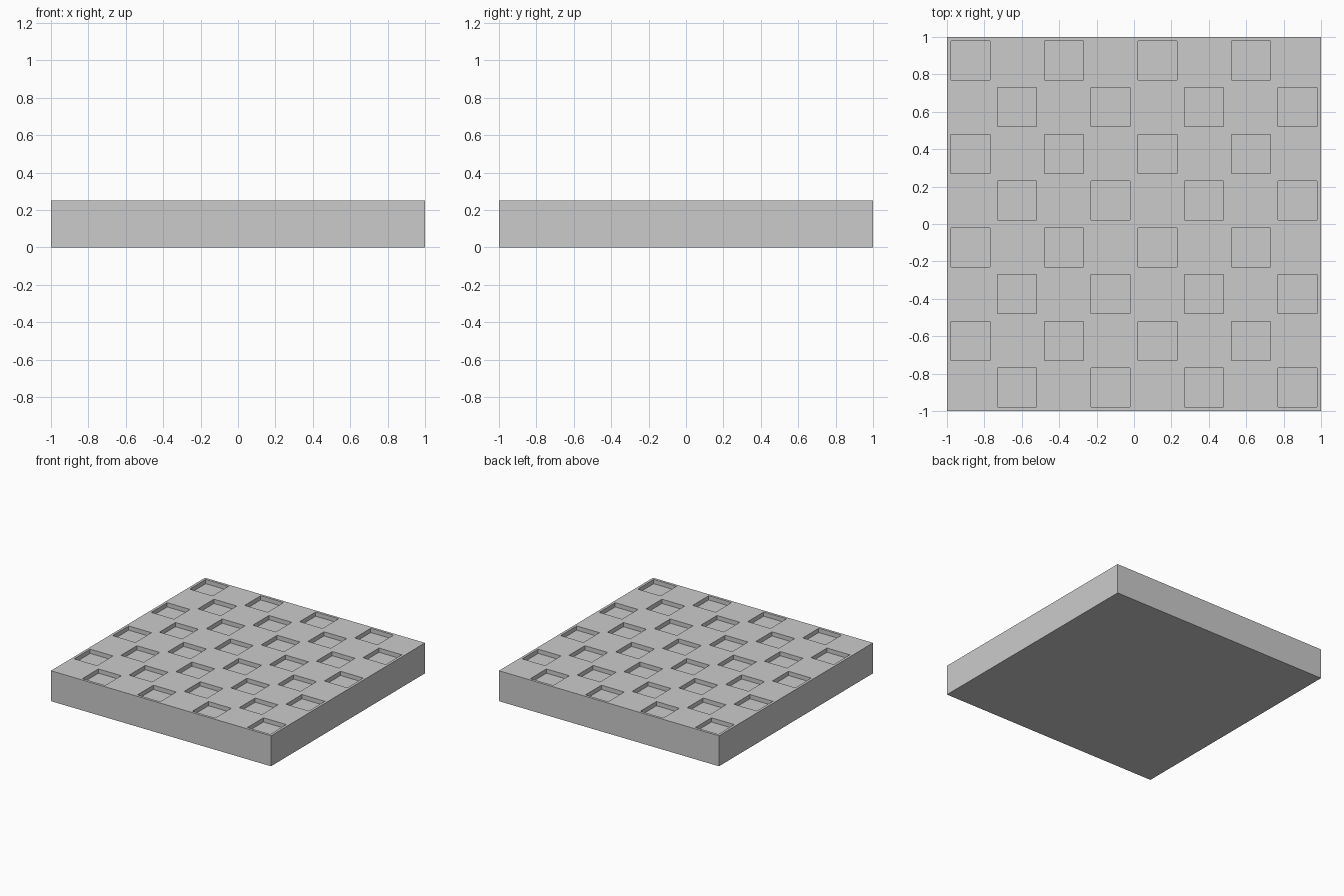
import bpy, bmesh, math

if "Cube" in bpy.data.objects:
    bpy.data.objects.remove(bpy.data.objects["Cube"])

HEIGHT, CELLS, MARGIN, DEPTH = 0.25, 8, 0.03, 0.035

bm = bmesh.new()

# Top surface: an 8 x 8 grid of cells
bmesh.ops.create_grid(bm, x_segments=CELLS, y_segments=CELLS, size=1.0)
bmesh.ops.translate(bm, verts=bm.verts, vec=(0, 0, HEIGHT))

# Alternate cells, as on a checkerboard
cell = 2.0 / CELLS
pockets = []
for f in bm.faces:
    c = f.calc_center_median()
    if (math.floor((c.x + 1) / cell) + math.floor((c.y + 1) / cell)) % 2 == 1:
        pockets.append(f)
rim = [e for e in bm.edges if e.is_boundary]

# Side walls and underside
ext = bmesh.ops.extrude_edge_only(bm, edges=rim)["geom"]
low = [v for v in ext if isinstance(v, bmesh.types.BMVert)]
bmesh.ops.translate(bm, verts=low, vec=(0, 0, -HEIGHT))
bmesh.ops.contextual_create(bm, geom=[e for e in ext if isinstance(e, bmesh.types.BMEdge)
                                      and e.is_boundary])

# Square pockets sunk straight into the top
bmesh.ops.inset_individual(bm, faces=pockets, thickness=MARGIN, depth=0)
floors = bmesh.ops.extrude_discrete_faces(bm, faces=pockets)["faces"]
for f in floors:
    bmesh.ops.translate(bm, verts=f.verts, vec=(0, 0, -DEPTH))

bmesh.ops.recalc_face_normals(bm, faces=bm.faces)
mesh = bpy.data.meshes.new("pocketed_board")
bm.to_mesh(mesh)
bm.free()
bpy.context.collection.objects.link(bpy.data.objects.new("pocketed_board", mesh))
